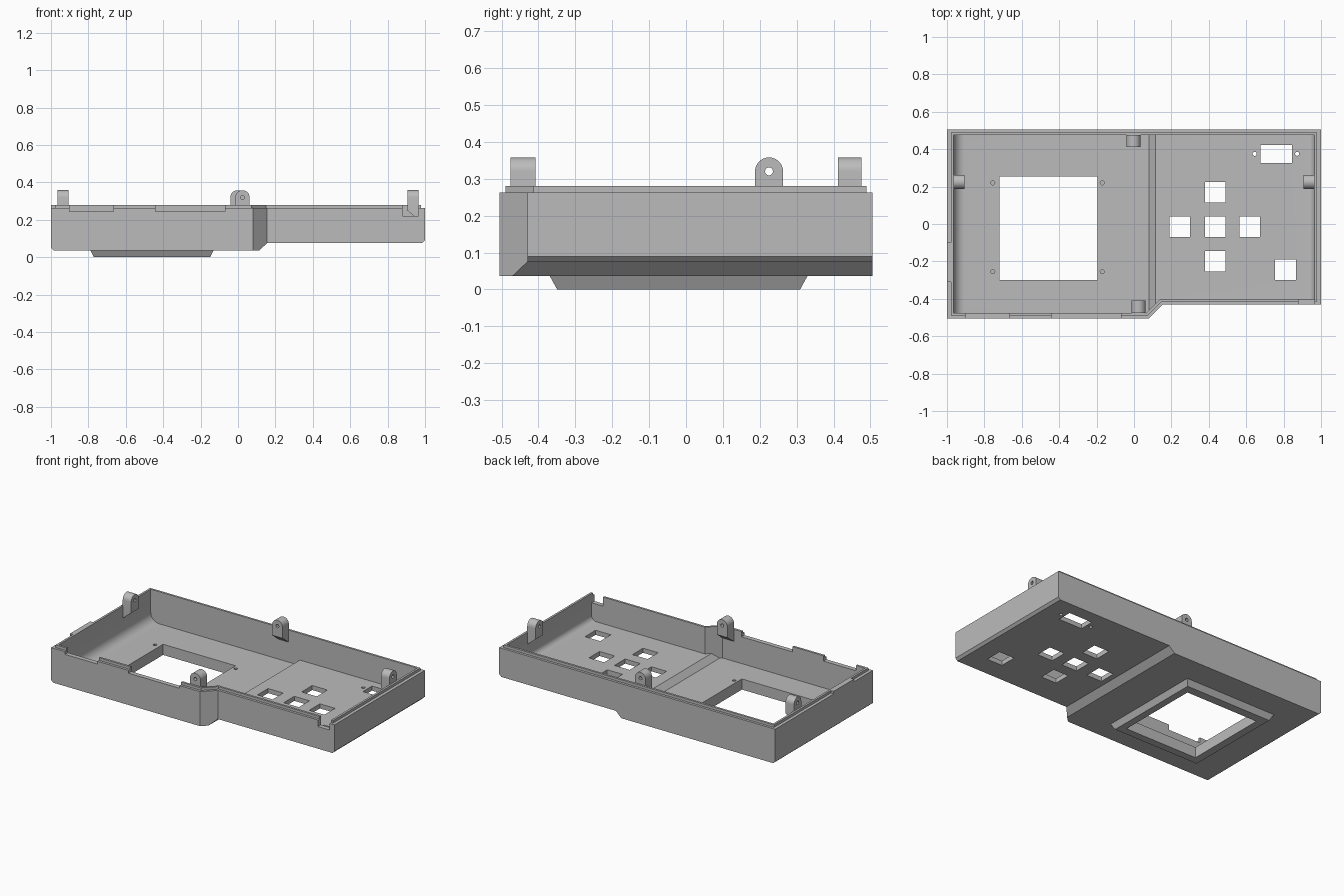
import bpy, bmesh, math
from mathutils import Vector

cube = bpy.data.objects.get("Cube")
if cube:
    bpy.data.objects.remove(cube)

grey = bpy.data.materials.new("light_grey_plastic")
grey.use_nodes = True
COLOUR = (0.5, 0.5, 0.5, 1)
grey.diffuse_color = COLOUR
grey.node_tree.nodes["Principled BSDF"].inputs["Base Color"].default_value = COLOUR

AXES = {"x": lambda u, v, d: (d, u, v),
        "y": lambda u, v, d: (u, d, v),
        "z": lambda u, v, d: (u, v, d)}


def prism(name, outline, axis, lo, hi, scale=1.0):
    """Extrude a 2D outline along an axis; scale shapes the lo end."""
    place = AXES[axis]
    n = len(outline)
    cu = sum(p[0] for p in outline) / n
    cv = sum(p[1] for p in outline) / n
    bm = bmesh.new()
    a = [bm.verts.new(place(cu + (u - cu) * scale, cv + (v - cv) * scale, lo)) for u, v in outline]
    b = [bm.verts.new(place(u, v, hi)) for u, v in outline]
    bm.faces.new(a)
    bm.faces.new(b)
    for i in range(n):
        j = (i + 1) % n
        bm.faces.new((a[i], a[j], b[j], b[i]))
    bmesh.ops.recalc_face_normals(bm, faces=bm.faces)
    mesh = bpy.data.meshes.new(name)
    bm.to_mesh(mesh)
    bm.free()
    mesh.materials.append(grey)
    obj = bpy.data.objects.new(name, mesh)
    bpy.context.collection.objects.link(obj)
    return obj


def combine(target, tool, operation):
    """Apply a boolean and discard the tool."""
    mod = target.modifiers.new("bool", "BOOLEAN")
    mod.operation = operation
    mod.solver = "EXACT"
    mod.object = tool
    tool.hide_render = True
    bpy.context.view_layer.objects.active = target
    bpy.ops.object.modifier_apply(modifier=mod.name)
    bpy.data.objects.remove(tool)


def rect(u0, u1, v0, v1):
    return [(u0, v0), (u1, v0), (u1, v1), (u0, v1)]


def arc(cu, cv, r, start, end, steps):
    angles = [math.radians(start + (end - start) * i / steps) for i in range(steps + 1)]
    return [(cu + r * math.cos(t), cv + r * math.sin(t)) for t in angles]


def footprint(inset, half):
    """Plan outline with the angled jog in the front wall."""
    k = 0.414 * inset
    front, jog, back = -0.505 + inset, -0.43 + inset, 0.505 - inset
    return [(-half, front), (0.08 - k, front), (0.155 - k, jog),
            (half, jog), (half, back), (-half, back)]


# Stepped outer body
outer = [(-1, 0.263), (-1, 0.05), (-0.985, 0.037), (0.115, 0.037),
         (0.155, 0.075), (0.985, 0.075), (1, 0.09), (1, 0.263)]
shell = prism("case_shell", outer, "y", -0.8, 0.8)
combine(shell, prism("plan", footprint(0, 1.2), "z", -0.5, 0.5), "INTERSECT")

# Raised lip, side tab and screen bezel
combine(shell, prism("lip", footprint(0.016, 0.979), "z", 0.15, 0.28), "UNION")
combine(shell, prism("side_tab", rect(-0.31, -0.1, 0.2, 0.28), "x", -1, -0.97), "UNION")
bezel = prism("bezel", rect(-0.794, -0.126, -0.374, 0.334), "z", 0, 0.045, 0.93)
combine(shell, bezel, "UNION")

# Hollow with rounded left end and sloping floor step
inner = [(-0.965, 0.5)] + arc(-0.905, 0.13, 0.06, 180, 270, 8)
inner += [(0.08, 0.07), (0.115, 0.105)]
inner += arc(0.93, 0.14, 0.035, 270, 360, 6) + [(0.965, 0.5)]
cavity = prism("cavity", inner, "y", -0.8, 0.8)
combine(cavity, prism("plan", footprint(0.03, 1.2), "z", -0.5, 0.8), "INTERSECT")
combine(shell, cavity, "DIFFERENCE")

# Screen window, button holes and connector slot
openings = [rect(-0.72, -0.195, -0.3, 0.253), rect(0.675, 0.845, 0.327, 0.422)]
for x, y in [(0.435, 0.17), (0.245, -0.015), (0.435, -0.015),
             (0.62, -0.015), (0.435, -0.2), (0.81, -0.245)]:
    h = 0.055
    openings.append(rect(x - h, x + h, y - h, y + h))
for outline in openings:
    combine(shell, prism("opening", outline, "z", -0.2, 0.2), "DIFFERENCE")

# Small screw holes: blind beside the screen, through beside the slot
screws = [(x, y, 0.045) for x in (-0.755, -0.17) for y in (-0.255, 0.22)]
screws += [(x, 0.375, -0.1) for x in (0.645, 0.872)]
for x, y, bottom in screws:
    hole = arc(x, y, 0.011, 0, 330, 11)
    combine(shell, prism("screw_hole", hole, "z", bottom, 0.2), "DIFFERENCE")

# Notches in the front wall
for x0, x1, z in [(-0.9, -0.665, 0.245), (-0.44, -0.07, 0.245), (0.88, 0.964, 0.22)]:
    combine(shell, prism("notch", rect(x0, x1, z, 0.5), "y", -0.6, -0.38), "DIFFERENCE")


def lug(name, axis, centre, wall, free):
    """Round-topped screw lug whose underside slopes back to the wall."""
    r, top = 0.038, 0.32
    outline = [(centre - r, 0.2), (centre + r, 0.2)] + arc(centre, top, r, 0, 180, 16)
    lo, hi = min(wall, free), max(wall, free)
    obj = prism(name, outline, axis, lo, hi)
    index = "xy".index(axis)
    for v in obj.data.vertices:
        if v.co.z < 0.21 and abs(v.co[index] - free) < 0.001:
            v.co.z += 0.05
    hole = arc(centre, top, 0.011, 0, 330, 11)
    combine(obj, prism("lug_hole", hole, axis, lo - 0.05, hi + 0.05), "DIFFERENCE")
    return obj


# Fixing lugs on the four walls
parts = [shell,
         lug("left_lug", "x", 0.225, 0.966, 0.905),
         lug("right_lug", "x", 0.225, -0.966, -0.905),
         lug("back_lug", "y", -0.003, 0.476, 0.412),
         lug("front_lug", "y", 0.024, -0.476, -0.408)]

bpy.ops.object.select_all(action="DESELECT")
for part in parts:
    part.select_set(True)
bpy.context.view_layer.objects.active = shell
bpy.ops.object.shade_smooth_by_angle(angle=math.radians(30))
